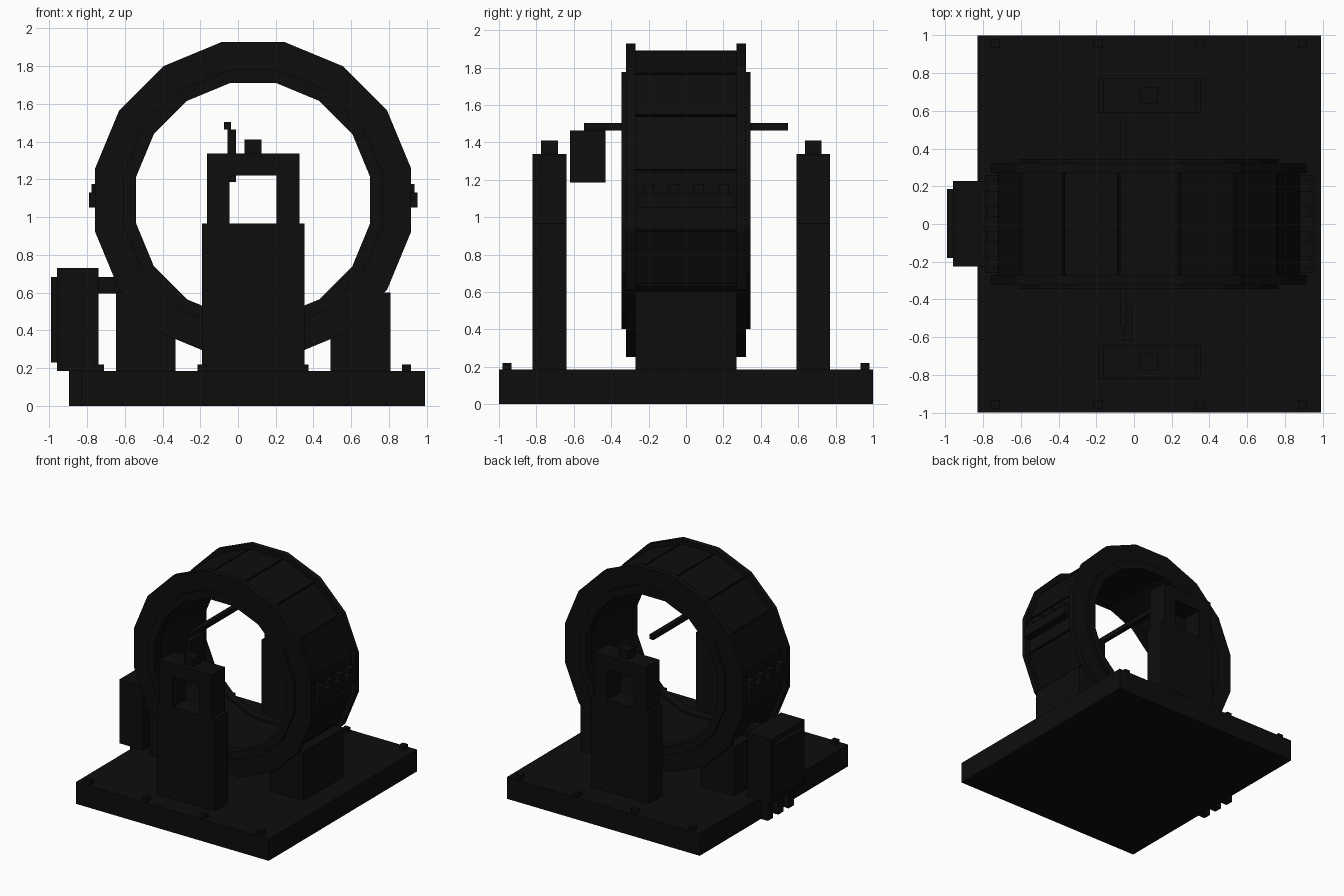
import bpy
import bmesh
import math

old = bpy.data.objects.get("Cube")
if old:
    bpy.data.objects.remove(old, do_unlink=True)

black = bpy.data.materials.new("matte black")
black.use_nodes = True
black.diffuse_color = (0.004, 0.004, 0.004, 1)
black.node_tree.nodes["Principled BSDF"].inputs["Base Color"].default_value = (0.004, 0.004, 0.004, 1)

CX, CZ, SIDES = 0.08, 1.09, 16
STEP = math.tau / SIDES


def finish(name, bm):
    bmesh.ops.recalc_face_normals(bm, faces=bm.faces)
    mesh = bpy.data.meshes.new(name)
    bm.to_mesh(mesh)
    bm.free()
    mesh.materials.append(black)
    obj = bpy.data.objects.new(name, mesh)
    bpy.context.collection.objects.link(obj)
    return obj


def add_box(bm, x, y, z):
    corners = [[bm.verts.new((a, b, c)) for a, b in
                ((x[0], y[0]), (x[1], y[0]), (x[1], y[1]), (x[0], y[1]))] for c in z]
    low, high = corners
    bm.faces.new(low)
    bm.faces.new(high)
    for i in range(4):
        j = (i + 1) % 4
        bm.faces.new((low[i], low[j], high[j], high[i]))


def box(name, x, y, z):
    bm = bmesh.new()
    add_box(bm, x, y, z)
    return finish(name, bm)


def polar(bm, r, angle, y):
    return bm.verts.new((CX + r * math.cos(angle), y, CZ + r * math.sin(angle)))


def ring(name, outer, inner, y0, y1):
    # sixteen-sided ring around the y axis
    bm = bmesh.new()
    section = ((outer, y0), (outer, y1), (inner, y1), (inner, y0))
    loops = [[polar(bm, r, (i + 0.5) * STEP, y) for r, y in section] for i in range(SIDES)]
    for i in range(SIDES):
        a, b = loops[i], loops[(i + 1) % SIDES]
        for k in range(4):
            m = (k + 1) % 4
            bm.faces.new((a[k], a[m], b[m], b[k]))
    return finish(name, bm)


# Base slab and its bolts
box("base_slab", (-0.83, 0.99), (-1, 1), (0, 0.185))
bm = bmesh.new()
for bx in (-0.735, -0.19, 0.35, 0.892):
    for by in (-0.957, 0.957):
        add_box(bm, (bx - 0.024, bx + 0.024), (by - 0.024, by + 0.024), (0.18, 0.22))
finish("base_bolts", bm)

# Ring: core, end flanges and raised collars
ring("ring_core", 0.79, 0.65, -0.29, 0.29)
for side, label in ((-1, "front"), (1, "back")):
    y0, y1, y2 = side * 0.27, side * 0.32, side * 0.345
    ring(label + "_flange", 0.854, 0.632, y0, y1)
    ring(label + "_collar", 0.70, 0.632, y0, y2)

# Outer skin panels with narrow gaps between them
bm = bmesh.new()
gap = 0.008
for i in range(SIDES):
    a0, a1 = (i + 0.5) * STEP + gap, (i + 1.5) * STEP - gap
    ends = [[polar(bm, r, a, y) for r, a in
             ((0.775, a0), (0.815, a0), (0.815, a1), (0.775, a1))] for y in (-0.272, 0.272)]
    bm.faces.new(ends[0])
    bm.faces.new(ends[1])
    for k in range(4):
        m = (k + 1) % 4
        bm.faces.new((ends[0][k], ends[0][m], ends[1][m], ends[1][k]))
finish("skin_panels", bm)

for s, label in ((-1, "right"), (1, "left")):
    # Side joint bar with bolts
    bm = bmesh.new()
    add_box(bm, sorted((CX + s * 0.76, CX + s * 0.87)), (-0.26, 0.26), (1.05, 1.13))
    for k in range(4):
        y = -0.2 + k * 0.4 / 3
        add_box(bm, sorted((CX + s * 0.80, CX + s * 0.855)), (y - 0.03, y + 0.03), (1.12, 1.175))
    finish(label + "_joint_bar", bm)
    # Cradle block
    box(label + "_cradle", sorted((CX + s * 0.41, CX + s * 0.727)), (-0.27, 0.27), (0.18, 0.6))

# Posts with a square window and a cap
for label, yc in (("front", -0.73), ("back", 0.68)):
    y = (yc - 0.09, yc + 0.09)
    bm = bmesh.new()
    add_box(bm, (-0.19, 0.353), y, (0.18, 0.965))
    add_box(bm, (-0.165, -0.045), y, (0.965, 1.22))
    add_box(bm, (0.205, 0.325), y, (0.965, 1.22))
    add_box(bm, (-0.165, 0.325), y, (1.22, 1.338))
    finish(label + "_post", bm)
    box(label + "_post_cap", (0.035, 0.125), (yc - 0.045, yc + 0.045), (1.33, 1.41))

# Long rod through the ring and the panel hung from it
box("rod", (-0.075, -0.037), (-0.545, 0.545), (1.463, 1.503))
box("hanging_panel", (-0.055, -0.01), (-0.62, -0.43), (1.185, 1.463))

# Side cabinet, door, link to the ring and conduits
box("cabinet", (-0.96, -0.738), (-0.225, 0.228), (0.185, 0.73))
box("cabinet_door", (-0.99, -0.955), (-0.18, 0.185), (0.23, 0.683))
box("cabinet_link", (-0.75, -0.55), (-0.06, 0.06), (0.595, 0.683))
bm = bmesh.new()
for y in (-0.14, 0, 0.14):
    add_box(bm, (-0.895, -0.825), (y - 0.035, y + 0.035), (0, 0.2))
finish("conduits", bm)
